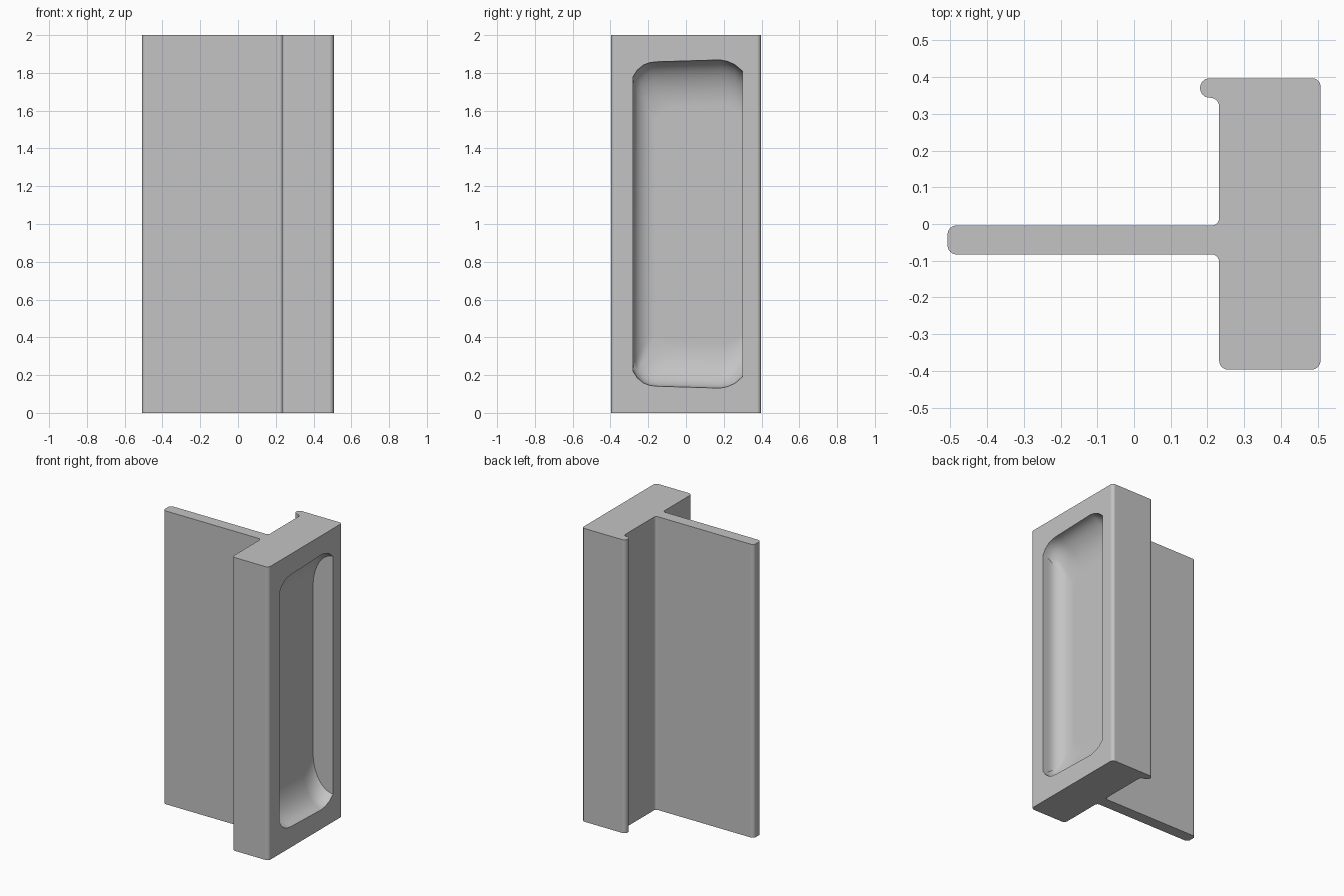
import bpy, bmesh, math
from mathutils import Vector

cube = bpy.data.objects.get("Cube")
if cube:
    bpy.data.objects.remove(cube, do_unlink=True)

HEIGHT = 2.0
FACE_X = 0.508      # outer face holding the pocket
DEPTH = 0.15        # pocket depth

grey = bpy.data.materials.new("plain grey")
grey.use_nodes = True
colour = (0.55, 0.55, 0.55, 1)
grey.diffuse_color = colour
grey.node_tree.nodes["Principled BSDF"].inputs["Base Color"].default_value = colour


def rounded(corners, steps=6):
    """Replace each (x, y, radius) right-angle corner with an arc."""
    out = []
    for i, (x, y, r) in enumerate(corners):
        p = Vector((x, y))
        a = (Vector(corners[i - 1][:2]) - p).normalized() * r
        b = (Vector(corners[(i + 1) % len(corners)][:2]) - p).normalized() * r
        for k in range(steps + 1):
            t = math.pi / 2 * k / steps
            out.append(p + a * (1 - math.sin(t)) + b * (1 - math.cos(t)))
    return out


def loft(name, rings):
    """Skin a closed solid through matching rings of points."""
    bm = bmesh.new()
    loops = [[bm.verts.new(p) for p in ring] for ring in rings]
    n = len(loops[0])
    for lo, hi in zip(loops, loops[1:]):
        for i in range(n):
            j = (i + 1) % n
            bm.faces.new((lo[i], lo[j], hi[j], hi[i]))
    bm.faces.new(loops[0][::-1])
    bm.faces.new(loops[-1])
    bmesh.ops.recalc_face_normals(bm, faces=bm.faces)
    mesh = bpy.data.meshes.new(name)
    bm.to_mesh(mesh)
    bm.free()
    ob = bpy.data.objects.new(name, mesh)
    bpy.context.collection.objects.link(ob)
    mesh.materials.append(grey)
    return ob


# Bar section: thick block, thin web and hooked lip
section = rounded([
    (FACE_X, -0.397, 0.025), (FACE_X, 0.397, 0.022),
    (0.18, 0.397, 0.026), (0.18, 0.344, 0.026),
    (0.232, 0.344, 0.024), (0.232, -0.004, 0.02),
    (-FACE_X, -0.004, 0.025), (-FACE_X, -0.083, 0.025),
    (0.232, -0.083, 0.02), (0.232, -0.397, 0.025)])
bar = loft("handle_bar", [[(p.x, p.y, z) for p in section] for z in (0, HEIGHT)])

# Pocket outline: upper half as (y, height above middle)
upper = [(-0.28, 0.78), (-0.258, 0.815), (-0.225, 0.842), (-0.19, 0.855),
         (-0.15, 0.859), (0.18, 0.869), (0.22, 0.861), (0.26, 0.843), (0.298, 0.81)]
left, right = upper[0][0], upper[-1][0]


def pocket_ring(depth, x):
    d = max(depth, 0) / DEPTH
    end = 0.24 * (1 - math.sqrt(1 - d * d))
    s = max(0, (d - 0.35) / 0.65)
    side = 0.12 * (1 - math.sqrt(1 - s * s))
    scale = 1 - side / (right - left)
    half = [(right - (right - y) * scale, h - end) for y, h in upper]
    loop = half + [(y, -h) for y, h in reversed(half)]
    return [(x, y, HEIGHT / 2 + h) for y, h in loop]


depths = [DEPTH * math.sin(math.pi / 2 * k / 12) for k in range(13)]
rings = [pocket_ring(0, FACE_X + 0.1)] + [pocket_ring(d, FACE_X - d) for d in depths]
cutter = loft("pocket_cutter", rings)
cutter.hide_render = True

# Cut the pocket and discard the cutter
bpy.context.view_layer.objects.active = bar
bar.select_set(True)
cut = bar.modifiers.new("pocket", "BOOLEAN")
cut.operation = "DIFFERENCE"
cut.solver = "EXACT"
cut.object = cutter
bpy.ops.object.modifier_apply(modifier=cut.name)
bpy.data.objects.remove(cutter, do_unlink=True)

# Smooth fillets with flat broad faces
bpy.ops.object.shade_smooth_by_angle(angle=math.radians(32))
normals = bar.modifiers.new("normals", "WEIGHTED_NORMAL")
normals.keep_sharp = True
